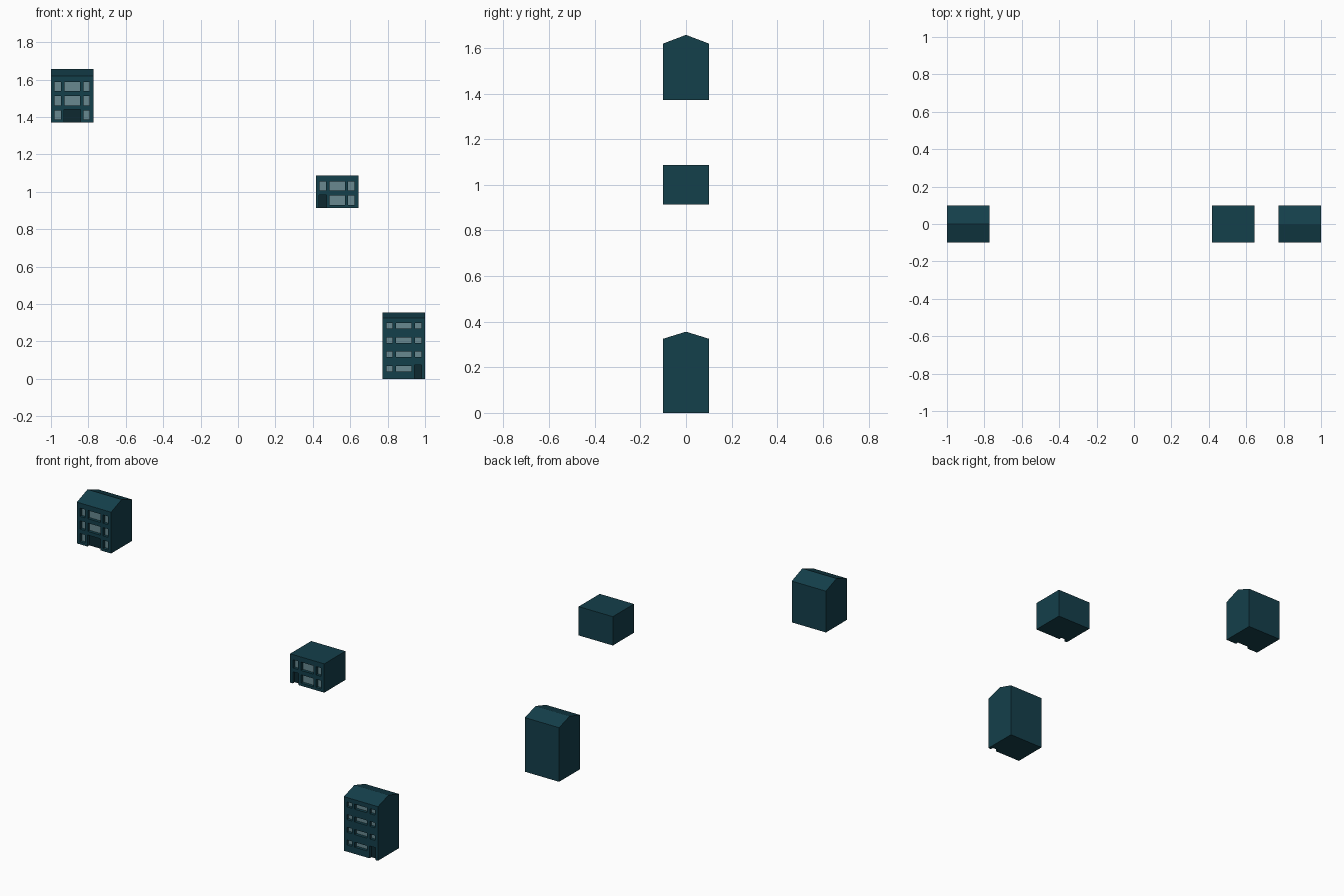
import bpy, bmesh

if "Cube" in bpy.data.objects:
    bpy.data.objects.remove(bpy.data.objects["Cube"])

DEPTH, HALF_Y, WIDTH = 0.022, 0.10, 0.227   # recess depth, half house depth, house width


def material(name, rgb):
    m = bpy.data.materials.new(name)
    m.diffuse_color = (*rgb, 1)
    m.use_nodes = True
    m.node_tree.nodes["Principled BSDF"].inputs["Base Color"].default_value = m.diffuse_color
    return m


WALL = material("dark_teal", (0.007, 0.050, 0.070))
GLASS = material("pale_glass", (0.14, 0.25, 0.28))
DOOR = material("door_dark", (0.004, 0.022, 0.030))


def add_object(name, bm, mat):
    bmesh.ops.recalc_face_normals(bm, faces=bm.faces)
    me = bpy.data.meshes.new(name)
    bm.to_mesh(me)
    bm.free()
    me.materials.append(mat)
    ob = bpy.data.objects.new(name, me)
    bpy.context.collection.objects.link(ob)
    return ob


def boxes(name, rects, y0, y1, mat):
    """One mesh of boxes; each rect is x0, x1, z0, z1."""
    bm = bmesh.new()
    for x0, x1, z0, z1 in rects:
        f = bm.faces.new([bm.verts.new(p) for p in
                          ((x0, y0, z0), (x1, y0, z0), (x1, y0, z1), (x0, y0, z1))])
        ext = bmesh.ops.extrude_face_region(bm, geom=[f], use_keep_orig=True)
        bmesh.ops.translate(bm, vec=(0, y1 - y0, 0),
                            verts=[v for v in ext["geom"] if isinstance(v, bmesh.types.BMVert)])
    return add_object(name, bm, mat)


def house(name, x, z, eave, ridge, floors, sill, win_h, door_col):
    # body: side profile extruded across the width
    pts = [(-HALF_Y, z), (HALF_Y, z), (HALF_Y, eave), (-HALF_Y, eave)]
    if ridge > eave:
        pts.insert(3, (0, ridge))
    bm = bmesh.new()
    f = bm.faces.new([bm.verts.new((x, py, pz)) for py, pz in pts])
    ext = bmesh.ops.extrude_face_region(bm, geom=[f], use_keep_orig=True)
    bmesh.ops.translate(bm, vec=(WIDTH, 0, 0),
                        verts=[v for v in ext["geom"] if isinstance(v, bmesh.types.BMVert)])
    body = add_object(name + "_body", bm, WALL)

    # openings: narrow, wide, narrow columns on every floor, one replaced by the door
    cols = [(0.020, 0.054), (0.072, 0.155), (0.173, 0.207)]
    windows, door = [], None
    for i in range(floors):
        for c, (a, b) in enumerate(cols):
            z0 = z + sill + 0.0762 * i
            if i == 0 and c == door_col:
                door = (x + a - 0.002, x + b + 0.002, z, z0 + win_h + 0.004)
            else:
                windows.append((x + a, x + b, z0, z0 + win_h))

    # cut the recesses into the front wall
    front = -HALF_Y
    low_door = (door[0], door[1], z - 0.02, door[3])
    cutter = boxes("cutter", windows + [low_door], front - 0.02, front + DEPTH, WALL)
    cutter.hide_render = True
    mod = body.modifiers.new("openings", "BOOLEAN")
    mod.object, mod.operation, mod.solver = cutter, "DIFFERENCE", "EXACT"
    bpy.context.view_layer.objects.active = body
    bpy.ops.object.modifier_apply(modifier=mod.name)
    bpy.data.objects.remove(cutter)

    # glass and door panels at the back of the recesses
    boxes(name + "_windows", windows, front + DEPTH - 0.004, front + DEPTH, GLASS)
    boxes(name + "_door", [door], front + DEPTH - 0.004, front + DEPTH, DOOR)


house("three_floor_house", -1.0, 1.371, 1.619, 1.657, 3, 0.015, 0.050, 1)
house("two_floor_house", 0.416, 0.914, 1.087, 1.087, 2, 0.016, 0.050, 0)
house("four_floor_house", 0.773, 0.0, 0.325, 0.356, 4, 0.040, 0.030, 2)
